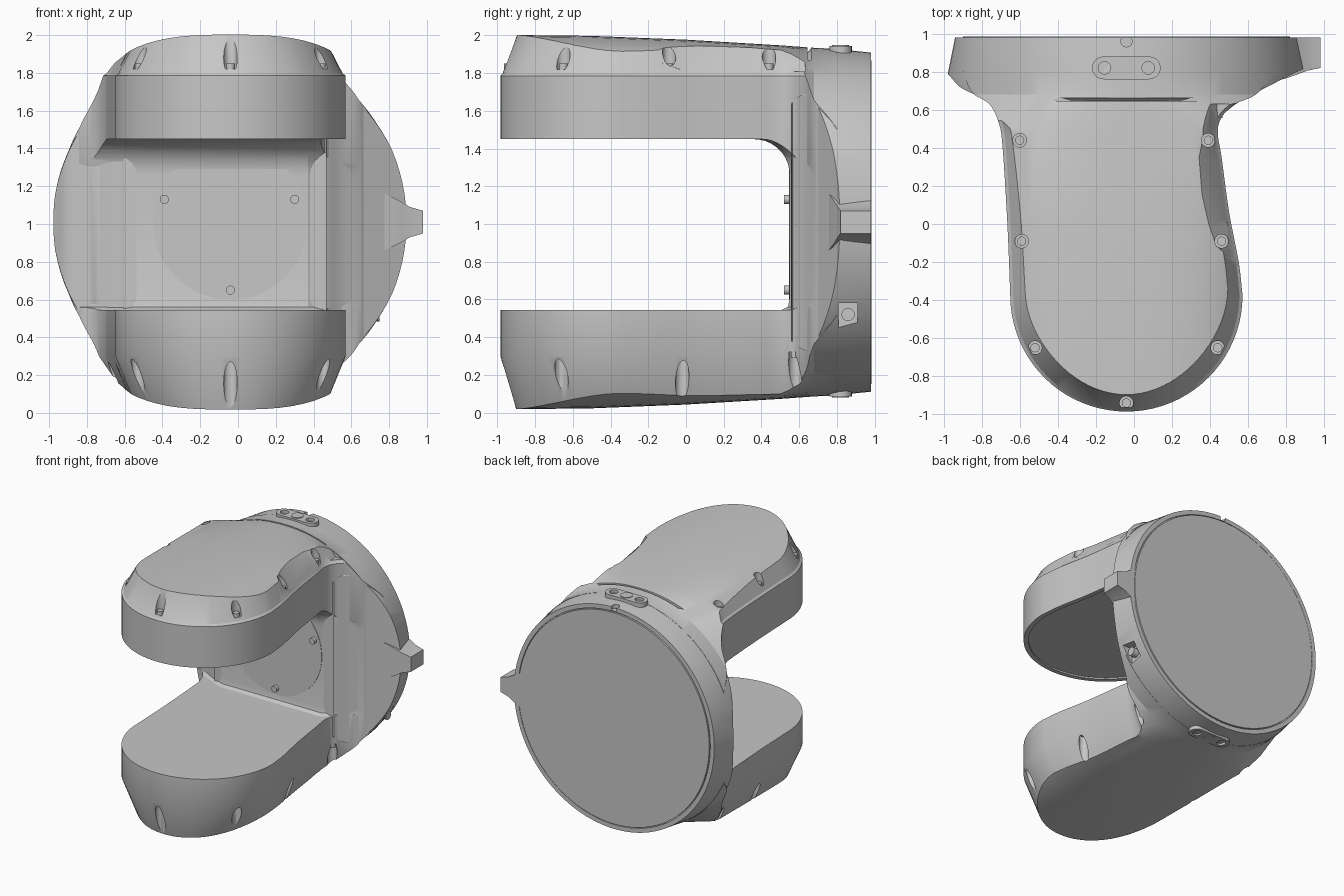
import bpy, bmesh, math
from mathutils import Vector

if "Cube" in bpy.data.objects:
    bpy.data.objects.remove(bpy.data.objects["Cube"])

CX, CZ = -0.04, 1.01          # axis of the round housing

grey = bpy.data.materials.new("housing grey")
grey.use_nodes = True
grey.diffuse_color = (0.57, 0.57, 0.57, 1)
grey.node_tree.nodes["Principled BSDF"].inputs["Base Color"].default_value = grey.diffuse_color


def loft(name, rings):
    """Closed solid through a list of equally long rings."""
    bm = bmesh.new()
    vs = [[bm.verts.new(p) for p in ring] for ring in rings]
    n = len(vs[0])
    for a, b in zip(vs, vs[1:]):
        for i in range(n):
            j = (i + 1) % n
            bm.faces.new((a[i], a[j], b[j], b[i]))
    bm.faces.new(vs[0])
    bm.faces.new(vs[-1])
    bmesh.ops.recalc_face_normals(bm, faces=bm.faces)
    me = bpy.data.meshes.new(name)
    bm.to_mesh(me)
    bm.free()
    me.materials.append(grey)
    ob = bpy.data.objects.new(name, me)
    bpy.context.collection.objects.link(ob)
    return ob


def ellipse(y, a, b, power=2, n=96):
    """Ring around the housing axis; a higher power makes it squarer."""
    def bulge(v):
        return math.copysign(abs(v) ** (2 / power), v)
    return [(CX + a * bulge(math.cos(2 * math.pi * (i + 0.5) / n)), y,
             CZ + b * bulge(math.sin(2 * math.pi * (i + 0.5) / n))) for i in range(n)]


def rod(name, start, end, r, n=20):
    """Round bar between two points."""
    start, end = Vector(start), Vector(end)
    q = (end - start).to_track_quat('Z', 'Y')
    ring = [q @ Vector((r * math.cos(2 * math.pi * i / n), r * math.sin(2 * math.pi * i / n), 0))
            for i in range(n)]
    return loft(name, [[c + p for p in ring] for c in (start, end)])


def box(name, lo, hi):
    return loft(name, [[(lo[0], lo[1], z), (hi[0], lo[1], z), (hi[0], hi[1], z), (lo[0], hi[1], z)]
                       for z in (lo[2], hi[2])])


def cut(ob, cutter, op='DIFFERENCE'):
    m = ob.modifiers.new("cut", 'BOOLEAN')
    m.object, m.operation, m.solver = cutter, op, 'EXACT'
    bpy.context.view_layer.objects.active = ob
    bpy.ops.object.modifier_apply(modifier=m.name)
    bpy.data.objects.remove(cutter)


def smooth_path(pts, steps=5):
    """Catmull-Rom curve through a few points."""
    p = [Vector(q) for q in pts]
    p = [2 * p[0] - p[1]] + p + [2 * p[-1] - p[-2]]
    out = []
    for a, b, c, d in zip(p, p[1:], p[2:], p[3:]):
        for k in range(steps):
            t = k / steps
            out.append(0.5 * (2 * b + (c - a) * t + (2 * a - 5 * b + 4 * c - d) * t * t
                              + (3 * b - a - 3 * c + d) * t ** 3))
    return out + [p[-2]]


# Plan outline shared by both arms, flaring into the housing at the back
nose = [Vector((CX + 0.61 * math.cos(a), -0.375 + 0.61 * math.sin(a)))
        for a in (math.pi * (1 + i / 40) for i in range(1, 40))]
right = smooth_path([(0.57, -0.375), (0.55, -0.2), (0.5, 0.06), (0.46, 0.35), (0.44, 0.48),
                     (0.46, 0.56), (0.53, 0.63), (0.64, 0.68), (0.75, 0.8)])
left = smooth_path([(-0.9, 0.8), (-0.85, 0.69), (-0.76, 0.63), (-0.71, 0.53),
                    (-0.69, 0.4), (-0.665, 0.0), (-0.65, -0.375)])
plan = nose + right + left


def level(z, t):
    return [(CX + (p.x - CX) * (1 - 0.2 * t), 0.8 + (p.y - 0.8) * (1 - 0.05 * t), z) for p in plan]


arms = loft("arms", [level(-0.05, 1.17), level(0.3, 0), level(1.785, 0), level(1.797, 0.13), level(2.05, 1.2)])

# Crown the outer faces, blending towards the round housing
cut(arms, loft("crown", [ellipse(-1.1, 0.88, 0.995, 3), ellipse(-0.5, 0.88, 0.988, 3), ellipse(0, 0.92, 0.968, 3),
                         ellipse(0.5, 0.95, 0.938, 3), ellipse(0.68, 0.95, 0.925), ellipse(0.9, 0.93, 0.915)]),
    'INTERSECT')

# Opening between the arms, with a large upper fillet, swept back at both sides
opening = [(-1.4, 0.545), (0.51, 0.545), (0.54, 0.56), (0.55, 0.6)]
opening += [(0.36 + 0.19 * math.cos(a), 1.26 + 0.19 * math.sin(a))
            for a in (math.pi / 2 * i / 10 for i in range(11))] + [(-1.4, 1.45)]
cut(arms, loft("opening", [[(x, y + dy, z) for y, z in opening] for x, dy in
                           ((-1.2, 0.3), (-0.52, 0), (0.37, 0), (0.55, 0.1), (1.2, 0.35))]))

# Shallow recess under the upper arm
cut(arms, loft("recess", [[(CX + (p.x - CX) * 0.94, -0.375 + (p.y + 0.375) * 0.94, z)
                           for p in plan if p.y < 0.33] for z in (1.43, 1.462)]))

# Wide slanted flank on the left side of the upper cap
cut(arms, loft("flank", [[(low, y, 1.81), (0.8, y, 1.81), (0.8, y, 2.11), (2 * top - low, y, 2.11)]
                         for y, low, top in ((0.63, 0.435, 0.33), (0.35, 0.45, 0.32),
                                             (0.0, 0.49, 0.38), (-0.2, 0.55, 0.52))]))

# Seam behind the upper cap
cut(arms, box("seam", (-0.56, 0.645, 1.87), (0.38, 0.662, 2.1)))

# Screw pockets around both caps
upper_spots = [(CX, -0.94), (-0.52, -0.65), (0.44, -0.65), (-0.59, -0.09), (0.46, -0.09), (-0.6, 0.44), (0.39, 0.44)]
lower_spots = [(CX, -0.94), (-0.53, -0.66), (0.45, -0.66), (-0.61, -0.02), (0.47, -0.02), (-0.65, 0.5), (0.44, 0.58)]
for spots, floor, out, height in ((upper_spots, 1.82, 2.1, 0.03), (lower_spots, 0.32, -0.1, -0.03)):
    for x, y in spots:
        cut(arms, rod("pocket", (x, y, floor), (x, y, out), 0.036))
        rod("cap_screw", (x, y, floor), (x, y, floor + height), 0.024)

# Round housing with a bevelled front rim, its front face following a curved sheet
housing = loft("housing", [ellipse(0.4, 0.6, 0.6), ellipse(0.55, 0.8, 0.79), ellipse(0.665, 0.935, 0.925),
                           ellipse(0.78, 0.94, 0.92), ellipse(0.98, 0.9, 0.9)])
sheet = smooth_path([(-1.1, 0.93), (-0.97, 0.78), (-0.9, 0.71), (-0.76, 0.65), (-0.62, 0.58), (-0.5, 0.556),
                     (0.38, 0.556), (0.46, 0.575), (0.55, 0.64), (0.7, 0.72), (0.9, 0.82), (1.1, 0.9)])
sheet = [(p.x, p.y) for p in sheet] + [(1.1, 1.2), (-1.1, 1.2)]
cut(housing, loft("sheet", [[(x, y, z) for x, y in sheet] for z in (-0.2, 2.2)]), 'INTERSECT')
cut(housing, rod("rim_notch", (CX, 0.96, 1.88), (CX, 0.96, 2.1), 0.03))
cut(housing, rod("back_step", (CX, 0.97, CZ), (CX, 1.1, CZ), 0.865, n=96))
rod("back_plate", (CX, 0.95, CZ), (CX, 0.985, CZ), 0.858, n=96)

# Side port
cut(housing, box("port_pocket", (0.7, 0.81, 0.44), (1.0, 0.91, 0.58)))
rod("side_port", (0.69, 0.86, 0.52), (0.75, 0.86, 0.52), 0.035)

# Pointed lug on the left side
loft("side_lug", [[(x, y, CZ - h), (x, 0.98, CZ - h), (x, 0.98, CZ + h), (x, y, CZ + h)]
                  for x, y, h in ((0.7, 0.74, 0.17), (0.8, 0.765, 0.14), (0.87, 0.79, 0.105),
                                  (0.91, 0.805, 0.08), (0.98, 0.82, 0.06))])

# Round inner panel and its pins
rod("inner_panel", (CX, 0.56, CZ), (CX, 0.547, CZ), 0.41, n=64)
for x, z in ((-0.39, 1.13), (0.3, 1.13), (CX, 0.65)):
    rod("panel_pin", (x, 0.56, z), (x, 0.52, z), 0.024)

# Connector plates above and below the housing
for name, base, face in (("top_connector", 1.88, 1.945), ("bottom_connector", 0.14, 0.085)):
    track = [(CX + s * 0.12 + 0.06 * math.cos(a), 0.82 + 0.06 * math.sin(a))
             for s, start in ((1, -0.5), (-1, 0.5)) for a in (math.pi * (start + i / 10) for i in range(11))]
    plate = loft(name, [[(x, y, z) for x, y in track] for z in (base, face)])
    inner = face + (base - face) * 0.4
    outer = face + (face - base)
    for dx in (-0.115, 0.115):
        cut(plate, rod("hole", (CX + dx, 0.82, inner), (CX + dx, 0.82, outer), 0.033))
    rod("connector_button", (CX, 0.82, base), (CX, 0.82, face + (face - base) * 0.08), 0.045)

# Smooth shading with sharp edges kept
bpy.ops.object.select_all(action='DESELECT')
for ob in bpy.context.collection.objects:
    if ob.type == 'MESH' and grey.name in ob.data.materials:
        ob.select_set(True)
        bpy.context.view_layer.objects.active = ob
bpy.ops.object.shade_smooth_by_angle(angle=math.radians(25))
